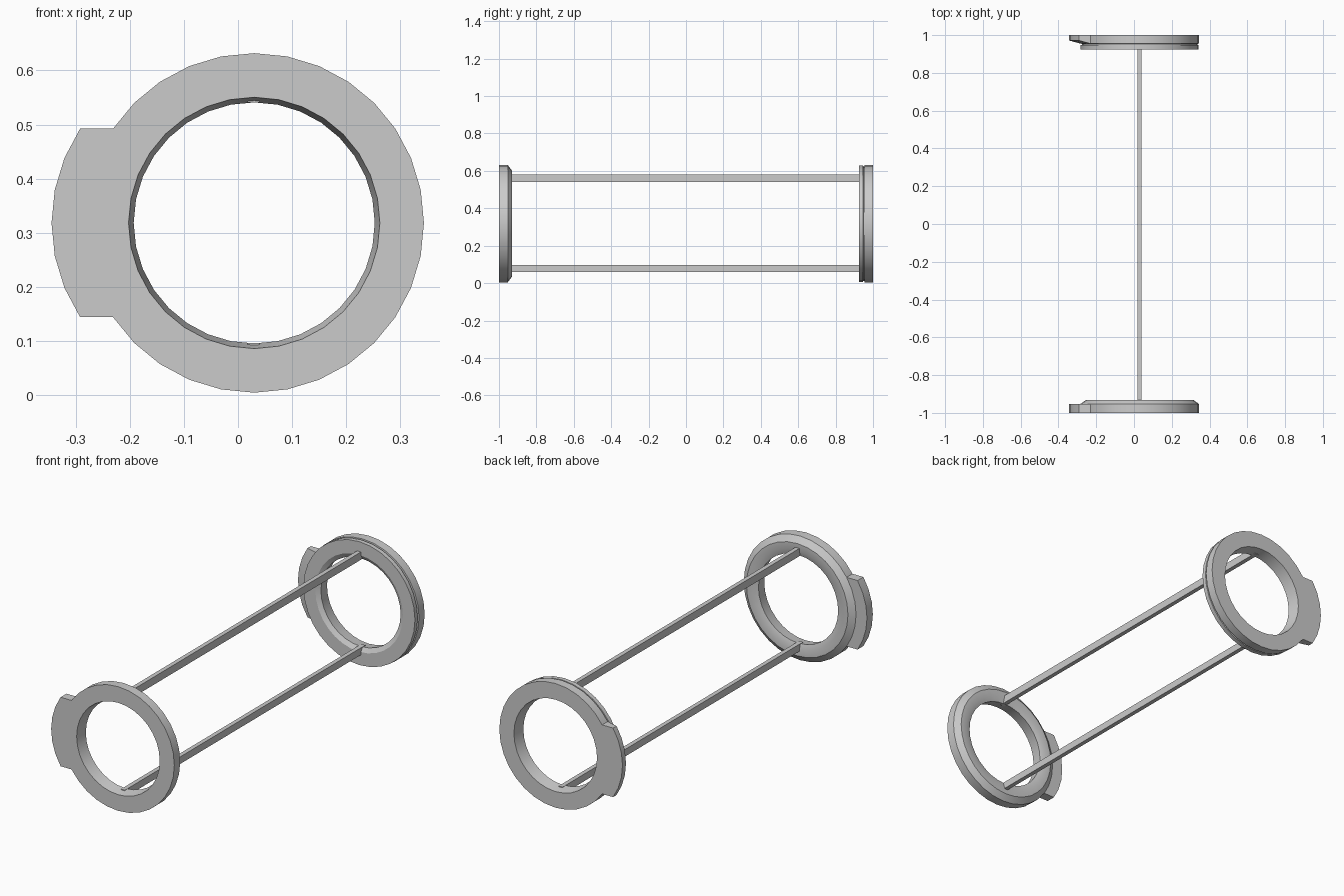
import bpy, bmesh, math

if "Cube" in bpy.data.objects:
    bpy.data.objects.remove(bpy.data.objects["Cube"])

CX, CZ, R, SEG = 0.03, 0.318, 0.314, 32


def finish(name, verts, faces, smooth=True):
    mesh = bpy.data.meshes.new(name)
    mesh.from_pydata(verts, [], faces)
    bm = bmesh.new()
    bm.from_mesh(mesh)
    bmesh.ops.recalc_face_normals(bm, faces=bm.faces)
    bm.to_mesh(mesh)
    bm.free()
    obj = bpy.data.objects.new(name, mesh)
    bpy.context.collection.objects.link(obj)
    if smooth:
        bpy.ops.object.select_all(action='DESELECT')
        obj.select_set(True)
        bpy.context.view_layer.objects.active = obj
        bpy.ops.object.shade_smooth_by_angle(angle=math.radians(25))
    return obj


def lathe(name, profile):
    """Closed (radius, y) profile spun around the ring axis."""
    n = len(profile)
    verts, faces = [], []
    for i in range(SEG):
        a = 2 * math.pi * i / SEG
        verts += [(CX + r * math.cos(a), y, CZ + r * math.sin(a)) for r, y in profile]
        for j in range(n):
            k, m = (j + 1) % n, (i + 1) % SEG
            faces.append((i * n + j, i * n + k, m * n + k, m * n + j))
    return finish(name, verts, faces)


def tab(name, y_outer, y_root, y_tip):
    """Side tab: the ring's left arc slid outwards."""
    verts, faces = [], []
    for i in range(-3, 4):
        a = math.pi + 2 * math.pi * i / SEG
        x, z = CX + R * math.cos(a), CZ + R * math.sin(a)
        verts += [(x, y_outer, z), (x - 0.061, y_outer, z),
                  (x - 0.061, y_tip, z), (x, y_root, z)]
    for i in range(6):
        for j in range(4):
            k = (j + 1) % 4
            faces.append((i * 4 + j, i * 4 + k, i * 4 + 4 + k, i * 4 + 4 + j))
    faces += [(0, 1, 2, 3), (24, 25, 26, 27)]
    return finish(name, verts, faces)


def bar(name, z0, z1):
    verts = [(x, y, z) for x in (0.018, 0.040) for y in (-0.96, 0.96) for z in (z0, z1)]
    faces = [(0, 1, 3, 2), (4, 5, 7, 6), (0, 1, 5, 4), (2, 3, 7, 6), (0, 2, 6, 4), (1, 3, 7, 5)]
    return finish(name, verts, faces, False)


# Front ring with chamfered inner-facing edge
lathe("front_ring", [(R, -1), (R, -0.953), (0.284, -0.931), (0.25, -0.931),
                     (0.223, -0.94), (0.2325, -1)])
tab("front_tab", -1, -0.953, -0.953)

# Rear ring with a thin groove around its rim
lathe("rear_ring", [(R, 1), (R, 0.955), (0.306, 0.954), (0.306, 0.948), (0.312, 0.947),
                    (0.312, 0.925), (0.245, 0.925), (0.223, 0.938), (0.2325, 1)])
tab("rear_tab", 1, 0.955, 0.972)

# Two connecting bars
bar("upper_bar", 0.541, 0.580)
bar("lower_bar", 0.060, 0.096)
